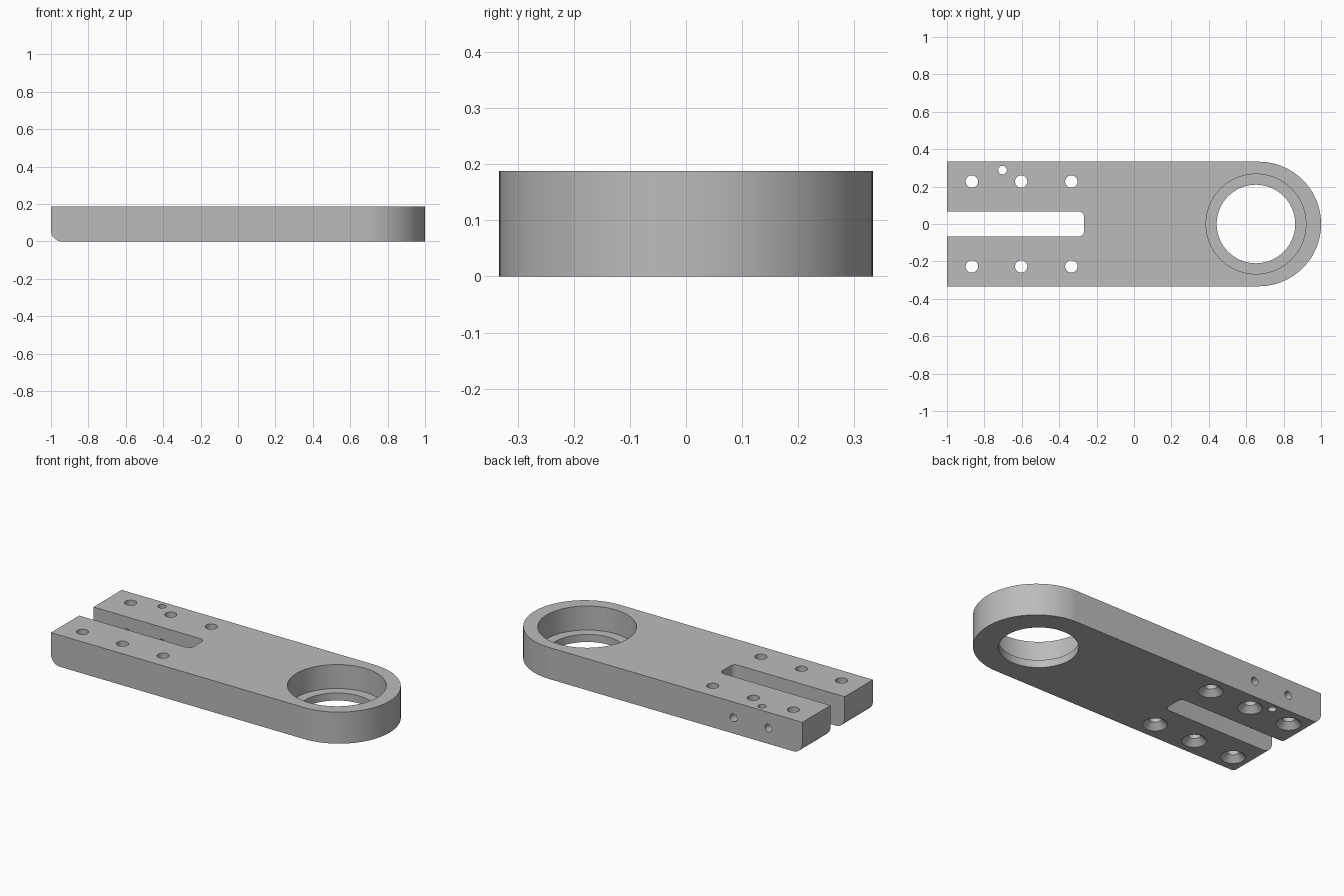
import bpy, bmesh
from math import sin, cos, pi, radians
from mathutils import Matrix, Vector

cube = bpy.data.objects.get("Cube")
if cube:
    bpy.data.objects.remove(cube, do_unlink=True)

HEIGHT = 0.188
RADIUS = 0.333
OVER = 0.02          # how far cutters reach past the surface
BORE_X = 0.652

# Single matte grey
grey = bpy.data.materials.new("plain grey")
grey.use_nodes = True
colour = (0.5, 0.5, 0.5, 1)
grey.diffuse_color = colour
grey.node_tree.nodes["Principled BSDF"].inputs["Base Color"].default_value = colour


def make_object(name, bm):
    bmesh.ops.recalc_face_normals(bm, faces=bm.faces)
    mesh = bpy.data.meshes.new(name)
    bm.to_mesh(mesh)
    bm.free()
    mesh.materials.append(grey)
    obj = bpy.data.objects.new(name, mesh)
    bpy.context.collection.objects.link(obj)
    return obj


def lathe(name, profile, matrix, sides=48):
    """Closed solid of revolution from (radius, z) pairs."""
    bm = bmesh.new()
    rings = [[bm.verts.new((r * cos(2 * pi * i / sides), r * sin(2 * pi * i / sides), z))
              for i in range(sides)] for r, z in profile]
    for low, high in zip(rings, rings[1:]):
        for i in range(sides):
            j = (i + 1) % sides
            bm.faces.new((low[i], low[j], high[j], high[i]))
    bm.faces.new(rings[0])
    bm.faces.new(rings[-1])
    bm.transform(matrix)
    return make_object(name, bm)


# Plate body: square at one end, round at the other
bm = bmesh.new()
steps = 64
arc = [(1 - RADIUS + RADIUS * cos(a), RADIUS * sin(a))
       for a in (-pi / 2 + pi * i / steps for i in range(steps + 1))]
outline = [(-1, -RADIUS)] + arc + [(-1, RADIUS)]
base = bm.faces.new([bm.verts.new((x, y, 0)) for x, y in outline])
top = bmesh.ops.extrude_face_region(bm, geom=[base])["geom"]
bmesh.ops.translate(bm, vec=(0, 0, HEIGHT),
                    verts=[v for v in top if isinstance(v, bmesh.types.BMVert)])
# Rounded lower edge of the square end
end_edge = [e for e in bm.edges if all(v.co.x < -0.99 and v.co.z < 0.01 for v in e.verts)]
bmesh.ops.bevel(bm, geom=end_edge, offset=0.06, segments=10, profile=0.5, affect='EDGES')
plate = make_object("clamp_plate", bm)

cutters = []

# Stepped bearing seat
lip = 0.045
cutters.append(lathe("bearing_seat_cutter",
                     [(0.21, -OVER), (0.21, lip), (0.267, lip), (0.267, HEIGHT + OVER)],
                     Matrix.Translation((BORE_X, 0, 0)), 96))

# Slot with rounded inner corners
bm = bmesh.new()
bmesh.ops.create_cube(bm, size=1, matrix=Matrix.Translation((-0.667, 0, 0.1))
                      @ Matrix.Diagonal((0.8, 0.134, 0.4, 1)))
corners = [e for e in bm.edges if all(v.co.x > -0.5 for v in e.verts)
           and abs(e.verts[0].co.z - e.verts[1].co.z) > 0.1]
bmesh.ops.bevel(bm, geom=corners, offset=0.028, segments=6, profile=0.5, affect='EDGES')
cutters.append(make_object("slot_cutter", bm))

# Screw holes, countersunk from below
hole, sink = 0.033, 0.066
for x in (-0.867, -0.603, -0.335):
    for y in (-0.227, 0.227):
        cutters.append(lathe("screw_hole_cutter",
                             [(sink + OVER, -OVER), (hole, sink - hole), (hole, HEIGHT + OVER)],
                             Matrix.Translation((x, y, 0))))

# Small vertical pin hole
pin = 0.023
cutters.append(lathe("pin_hole_cutter", [(pin, -OVER), (pin, HEIGHT + OVER)],
                     Matrix.Translation((-0.703, 0.288, 0)), 32))

# Cross holes from the back side into the slot
for x in (-0.776, -0.546):
    cutters.append(lathe("cross_hole_cutter", [(pin, 0), (pin, 0.36)],
                         Matrix.Translation((x, 0, HEIGHT / 2))
                         @ Matrix.Rotation(radians(-90), 4, 'X'), 32))

# Cut everything, then drop the cutters
bpy.context.view_layer.objects.active = plate
for cutter in cutters:
    mod = plate.modifiers.new("cut", 'BOOLEAN')
    mod.operation = 'DIFFERENCE'
    mod.solver = 'EXACT'
    mod.object = cutter
    cutter.hide_render = True
    bpy.ops.object.modifier_apply(modifier=mod.name)
    bpy.data.objects.remove(cutter, do_unlink=True)

# Smooth curved walls, crisp edges
for obj in bpy.context.selected_objects:
    obj.select_set(False)
plate.select_set(True)
bpy.ops.object.shade_smooth_by_angle(angle=radians(25))
